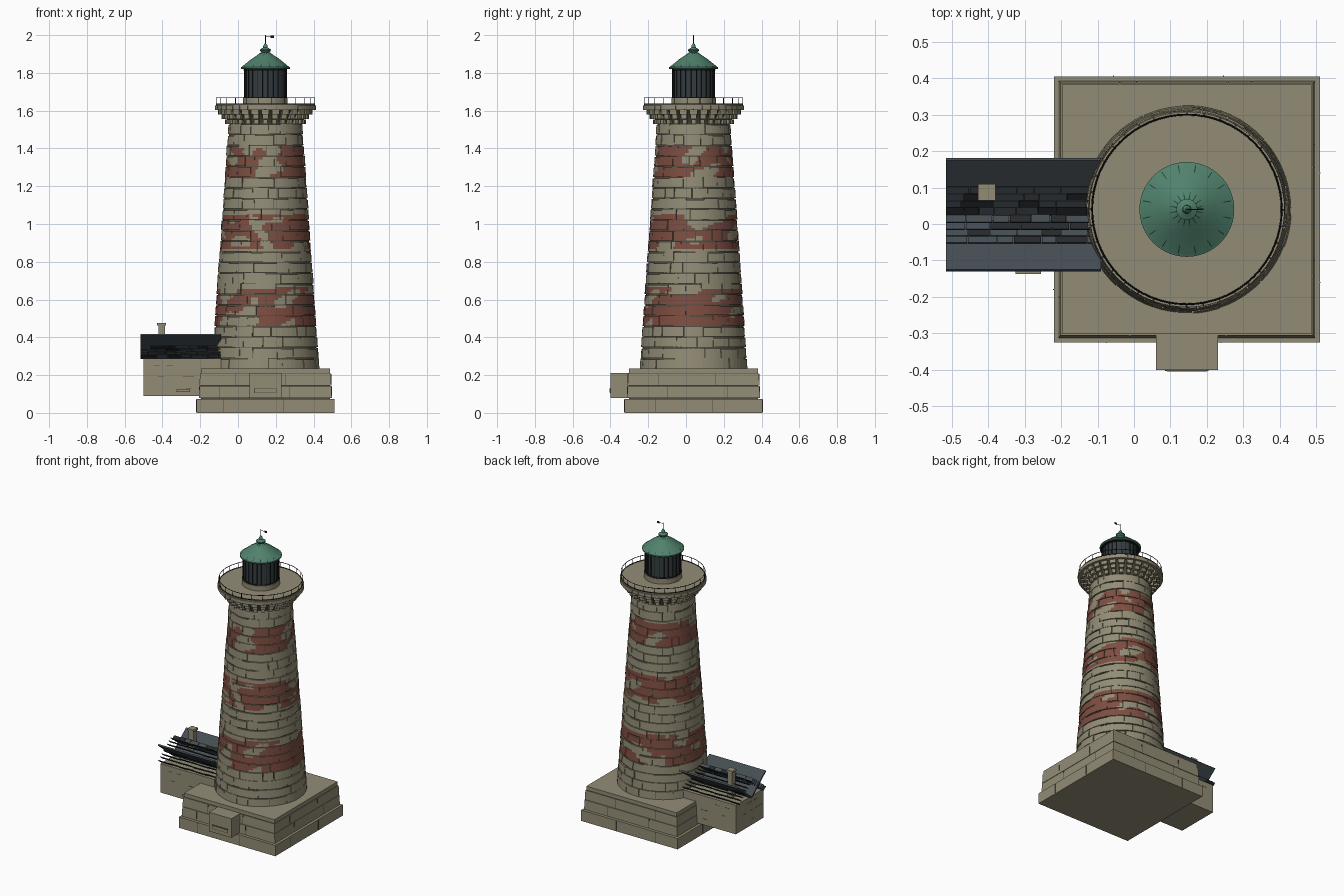
import bpy, bmesh, math, random
from mathutils import Vector, Matrix, noise

random.seed(4)
if "Cube" in bpy.data.objects:
    bpy.data.objects.remove(bpy.data.objects["Cube"])

CX, CY = 0.145, 0.04   # tower axis
TAU = 2 * math.pi


def material(name, r, g, b):
    m = bpy.data.materials.new(name)
    m.use_nodes = True
    m.diffuse_color = (r, g, b, 1)
    bsdf = m.node_tree.nodes["Principled BSDF"]
    bsdf.inputs["Base Color"].default_value = (r, g, b, 1)
    bsdf.inputs["Roughness"].default_value = 0.8
    return m


STONE = material("pale stone", 0.29, 0.265, 0.18)
MORTAR = material("dark mortar", 0.085, 0.077, 0.052)
RED = material("faded red paint", 0.21, 0.075, 0.052)
GREEN = material("green copper", 0.08, 0.22, 0.15)
SLATE = material("blue slate", 0.06, 0.075, 0.085)
DARK = material("dark slate", 0.02, 0.022, 0.024)
GLASS = material("dark glass", 0.035, 0.045, 0.05)
IRON = material("black iron", 0.01, 0.01, 0.01)


def finish(name, bm, *mats, smooth=False):
    bmesh.ops.recalc_face_normals(bm, faces=bm.faces)
    mesh = bpy.data.meshes.new(name)
    bm.to_mesh(mesh)
    bm.free()
    ob = bpy.data.objects.new(name, mesh)
    bpy.context.collection.objects.link(ob)
    for m in mats:
        mesh.materials.append(m)
    if smooth:
        bpy.ops.object.select_all(action="DESELECT")
        ob.select_set(True)
        bpy.context.view_layer.objects.active = ob
        bpy.ops.object.shade_smooth_by_angle(angle=math.radians(30))
    return ob


def add_box(bm, lo, hi, tilt=0, mat=0, taper=1):
    lo, hi = Vector(lo), Vector(hi)
    mid, size = (lo + hi) / 2, hi - lo
    verts = bmesh.ops.create_cube(bm, size=1)["verts"]
    for v in verts:
        s = taper if v.co.z > 0 else 1
        v.co = Vector((v.co.x * size.x * s, v.co.y * size.y * s, v.co.z * size.z))
        v.co = Matrix.Rotation(tilt, 3, "X") @ v.co + mid
    for f in {f for v in verts for f in v.link_faces}:
        f.material_index = mat


def box(name, lo, hi, mat, **kw):
    bm = bmesh.new()
    add_box(bm, lo, hi, **kw)
    return finish(name, bm, mat)


def lathe(name, profile, mat, segs=64):
    bm = bmesh.new()
    rings = [[bm.verts.new((CX + r * math.cos(TAU * i / segs), CY + r * math.sin(TAU * i / segs), z))
              for i in range(segs)] for r, z in profile]
    for a, b in zip(rings, rings[1:]):
        for i in range(segs):
            j = (i + 1) % segs
            bm.faces.new((a[i], a[j], b[j], b[i]))
    bm.faces.new(rings[0])
    bm.faces.new(rings[-1])
    return finish(name, bm, mat, smooth=True)


def add_block(bm, z0, z1, a0, a1, r_in, radius, n=3, m=1, paint=None):
    """Curved masonry block whose outer radius follows radius(z)."""
    def vert(r, a, z):
        return bm.verts.new((CX + r * math.cos(a), CY + r * math.sin(a), z))
    angs = [a0 + (a1 - a0) * j / n for j in range(n + 1)]
    zs = [z0 + (z1 - z0) * i / m for i in range(m + 1)]
    out = [[vert(radius(z), a, z) for a in angs] for z in zs]
    low, top = ([vert(r_in, a, z) for a in angs] for z in (z0, z1))
    for j in range(n):
        for i in range(m):
            f = bm.faces.new((out[i][j], out[i][j + 1], out[i + 1][j + 1], out[i + 1][j]))
            if paint:
                f.material_index = paint(f.calc_center_median())
        bm.faces.new((out[0][j], out[0][j + 1], low[j + 1], low[j]))
        bm.faces.new((out[m][j], out[m][j + 1], top[j + 1], top[j]))
    for j in (0, n):
        bm.faces.new([row[j] for row in out] + [top[j], low[j]])


def bars(name, count, p, q, radius, mat):
    """Rods from p to q, given as (radius, height), repeated around the axis."""
    bm = bmesh.new()
    for i in range(count):
        a = TAU * (i + 0.5) / count
        u, v = (Vector((CX + r * math.cos(a), CY + r * math.sin(a), z)) for r, z in (p, q))
        rot = (v - u).to_track_quat("Z", "Y").to_matrix().to_4x4()
        bmesh.ops.create_cone(bm, segments=6, radius1=radius, radius2=radius, cap_ends=True,
                              depth=(v - u).length, matrix=Matrix.Translation((u + v) / 2) @ rot)
    finish(name, bm, mat)


def ring(name, r, z, thick, mat):
    bpy.ops.mesh.primitive_torus_add(location=(CX, CY, z), major_radius=r, minor_radius=thick,
                                     major_segments=64, minor_segments=6)
    bpy.context.object.name = name
    bpy.context.object.data.materials.append(mat)


# Square plinth: stepped courses with recessed joints between them
def plinth(name, half, z0, z1, mat, taper=1):
    box(name, (CX - half, CY - half, z0), (CX + half, CY + half, z1), mat, taper=taper)


plinth("plinth_footing", 0.365, 0, 0.074, STONE)
plinth("plinth_joints", 0.341, 0.07, 0.22, MORTAR)
plinth("plinth_lower_course", 0.352, 0.078, 0.142, STONE, 0.992)
plinth("plinth_upper_course", 0.349, 0.145, 0.208, STONE, 0.992)
plinth("plinth_cap", 0.342, 0.211, 0.235, STONE)

# Thin upright joints on the plinth faces
bm = bmesh.new()
for z0, z1, half in ((0.005, 0.07, 0.365), (0.08, 0.14, 0.35), (0.147, 0.206, 0.347)):
    for side in (-1, 1):
        for t in (-0.19, 0.14):
            t += random.uniform(-0.06, 0.06)
            e = half * side
            add_box(bm, (CX + t, CY + e - 0.002, z0), (CX + t + 0.003, CY + e + 0.002, z1))
            add_box(bm, (CX + e - 0.002, CY + t, z0), (CX + e + 0.002, CY + t + 0.003, z1))
finish("plinth_upright_joints", bm, MORTAR)

# Entrance block on the front of the plinth
box("entrance_block", (0.06, -0.4, 0.08), (0.23, -0.29, 0.21), STONE)
box("entrance_slot", (0.085, -0.403, 0.105), (0.205, -0.398, 0.132), MORTAR)
box("entrance_sill", (0.09, -0.405, 0.109), (0.2, -0.398, 0.128), STONE)


# Tapered tower of blocks with three worn painted bands
def tower_radius(z):
    return 0.285 - (z - 0.235) * 0.0695


def paint(p):
    band = any(a < p.z < b for a, b in ((0.455, 0.66), (0.865, 1.05), (1.245, 1.41)))
    worn = noise.noise(Vector((p.x * 9, p.y * 9, p.z * 13))) > 0.2
    return 1 if band and not worn else 0


lathe("tower_core", [(tower_radius(z) - 0.007, z) for z in (0.235, 1.54)], MORTAR)
bm = bmesh.new()
COURSES, BLOCKS = 23, 16
height = 1.297 / COURSES
for c in range(COURSES):
    z = 0.235 + c * height
    cuts = [TAU * (i + (c % 2) / 2 + random.uniform(-0.22, 0.22)) / BLOCKS for i in range(BLOCKS)]
    cuts.append(cuts[0] + TAU)
    for a0, a1 in zip(cuts, cuts[1:]):
        bulge = random.uniform(-0.002, 0.002)
        gap = random.choice((0.002, 0.005, 0.009))
        side = random.choice((0.002, 0.006, 0.016))
        add_block(bm, z, z + height - gap, a0, a1 - side, tower_radius(z) - 0.02,
                  lambda h: tower_radius(h) + bulge, 5, 4, paint)
finish("tower_blocks", bm, STONE, RED)

# Corbels stepping out below the gallery
lathe("corbel_core", [(0.19, 1.525), (0.2, 1.55), (0.225, 1.58), (0.245, 1.605)], MORTAR)
bm = bmesh.new()
for z, r, fill in ((1.53, 0.214, 0.5), (1.555, 0.232, 0.6), (1.58, 0.25, 0.72)):
    for i in range(28):
        a = TAU * i / 28
        half = TAU / 56 * fill
        add_block(bm, z, z + 0.024, a - half, a + half, 0.18, lambda h: r, 2)
finish("corbels", bm, STONE)

# Gallery floor with a rim of blocks and a railing
bm = bmesh.new()
for i in range(36):
    a = TAU * i / 36
    add_block(bm, 1.604, 1.627, a, a + TAU / 36 * random.uniform(0.92, 0.98), 0.23,
              lambda h: 0.268, 2)
finish("gallery_rim", bm, STONE)
lathe("gallery_floor", [(0.24, 1.603), (0.262, 1.61), (0.262, 1.632)], STONE)
ring("lower_rail", 0.26, 1.636, 0.0025, IRON)
ring("top_rail", 0.26, 1.668, 0.002, IRON)
bars("railing_posts", 24, (0.26, 1.625), (0.26, 1.668), 0.0016, IRON)

# Lantern room
lathe("lantern_base", [(0.118, 1.63), (0.118, 1.666)], STONE)
lathe("lantern_glass", [(0.111, 1.666), (0.111, 1.825)], GLASS, 24)
bars("lantern_mullions", 24, (0.112, 1.666), (0.112, 1.825), 0.0025, IRON)
for name, z in (("lantern_lower_band", 1.67), ("lantern_upper_band", 1.815)):
    ring(name, 0.112, z, 0.004, IRON)

# Copper roof, ribs and finial
lathe("lantern_roof_soffit", [(0.11, 1.816), (0.124, 1.819)], IRON)
lathe("lantern_roof", [(0.126, 1.82), (0.13, 1.822), (0.13, 1.83), (0.124, 1.833),
                       (0.075, 1.873), (0.022, 1.908)], GREEN)
bars("roof_ribs", 16, (0.122, 1.834), (0.024, 1.906), 0.0022, GREEN)
lathe("roof_finial", [(0.018, 1.905), (0.029, 1.918), (0.029, 1.924), (0.012, 1.934),
                      (0.011, 1.945), (0.004, 1.955)], GREEN, 24)
lathe("vane_rod", [(0.002, 1.95), (0.002, 2.0)], IRON, 8)
box("vane_arm", (CX, CY - 0.001, 1.991), (CX + 0.035, CY + 0.001, 1.993), IRON)
box("vane_flag", (CX + 0.028, CY - 0.002, 1.986), (CX + 0.046, CY + 0.002, 1.998), IRON)

# Side house walls with scattered joints
box("house_walls", (-0.5, -0.125, 0.09), (-0.09, 0.175, 0.288), STONE)
box("house_sill", (-0.325, -0.137, 0.11), (-0.255, -0.12, 0.125), STONE)
bm = bmesh.new()
for i in range(9):
    x, z, w = random.uniform(-0.48, -0.26), random.choice((0.13, 0.19, 0.25)), 0.03
    for y in (-0.125, 0.175):
        add_box(bm, (x, y - 0.001, z), (x + w, y + 0.001, z + 0.003))
    y = random.uniform(-0.11, 0.13)
    add_box(bm, (-0.501, y, z), (-0.499, y + w, z + 0.003))
finish("house_joints", bm, MORTAR)

# House roof: two inward-leaning slabs crossed by open rows of slates
MID, TILT, ROWS = 0.025, 0.69, 8
slabs, slates = bmesh.new(), bmesh.new()
for side in (-1, 1):
    y = MID + side * 0.077
    add_box(slabs, (-0.515, y - 0.098, 0.346), (-0.09, y + 0.098, 0.356), tilt=side * TILT)
    for k in range(ROWS):
        t = (k + 0.5) / ROWS
        y, z = MID + side * 0.15 * (1 - t), 0.292 + 0.118 * t
        x = -0.515
        while x < -0.095:
            end = min(x + random.uniform(0.04, 0.09), -0.09)
            dz = random.uniform(-0.002, 0.002)
            add_box(slates, (x, y - 0.015, z + dz - 0.002), (end - 0.002, y + 0.015, z + dz + 0.002),
                    tilt=side * TILT, mat=random.choice((0, 0, 1)))
            x = end
finish("house_roof_slabs", slabs, SLATE)
finish("house_roof_slates", slates, SLATE, DARK)

# Chimney
box("chimney", (-0.422, 0.069, 0.28), (-0.386, 0.105, 0.465), STONE)
box("chimney_cap", (-0.428, 0.064, 0.462), (-0.38, 0.11, 0.476), STONE)
